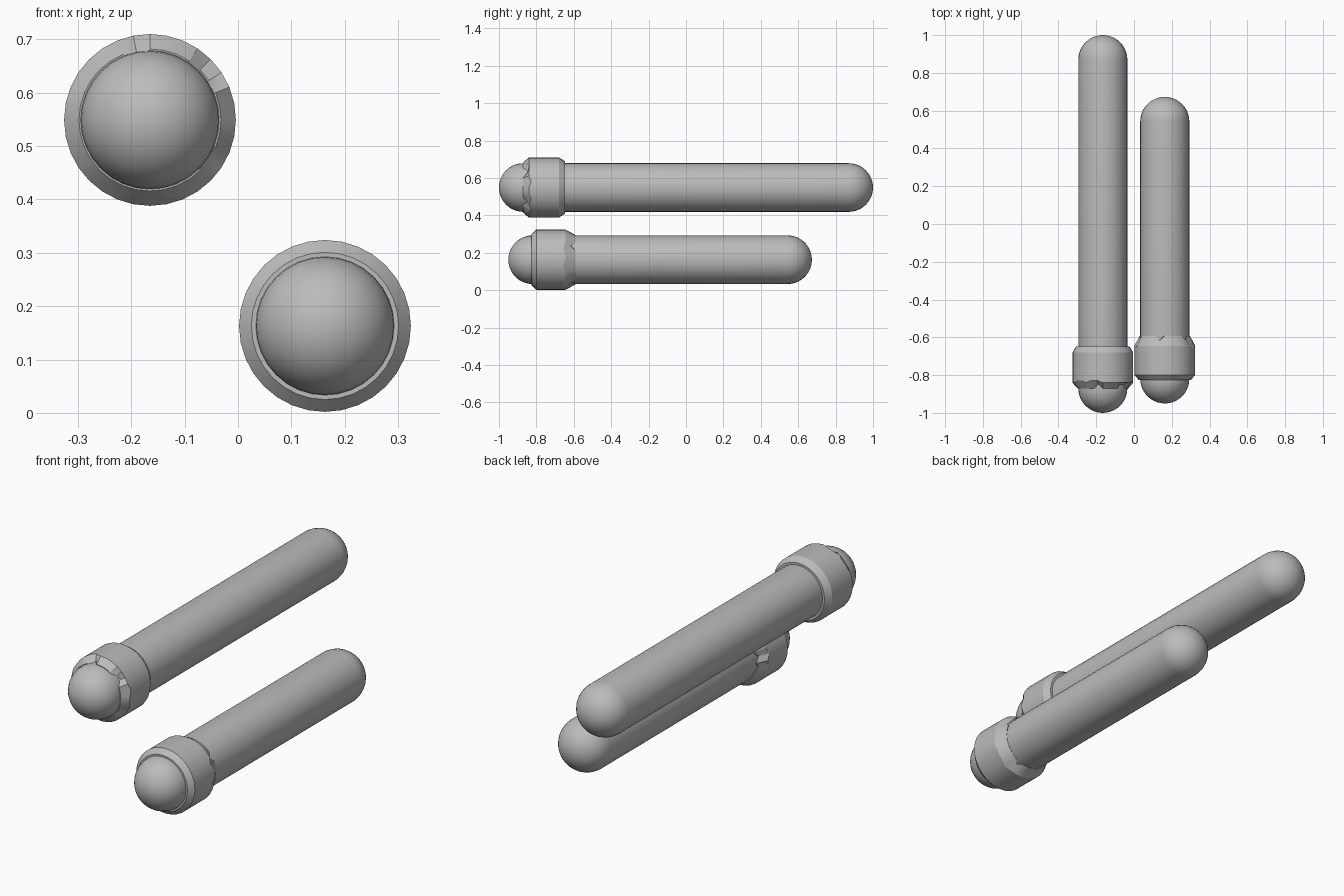
import bpy, bmesh, math, random
from mathutils import Vector

if "Cube" in bpy.data.objects:
    bpy.data.objects.remove(bpy.data.objects["Cube"])

random.seed(4)
SIDES = 32
RADIUS = 0.13

grey = bpy.data.materials.new("mid_grey")
grey.use_nodes = True
grey.diffuse_color = (0.5, 0.5, 0.5, 1)
grey.node_tree.nodes["Principled BSDF"].inputs["Base Color"].default_value = (0.5, 0.5, 0.5, 1)


def lathe(name, profile, centre, angle, chipped=()):
    """Turn (y, radius) points round the long axis; chipped rings get a ragged edge."""
    bm = bmesh.new()
    rings = []
    for i, (y, r) in enumerate(profile):
        if r < 1e-5:
            rings.append([bm.verts.new((0, y, 0))])
            continue
        ring = []
        for k in range(SIDES):
            a = math.tau * k / SIDES
            shift = random.choice((0, 0, 0, chipped[i])) if i in chipped else 0
            ring.append(bm.verts.new((r * math.cos(a), y + shift, r * math.sin(a))))
        rings.append(ring)
    for a, b in zip(rings, rings[1:]):
        for k in range(SIDES):
            n = (k + 1) % SIDES
            quad = [a[k % len(a)], a[n % len(a)], b[n % len(b)], b[k % len(b)]]
            bm.faces.new(list(dict.fromkeys(quad)))
    bmesh.ops.recalc_face_normals(bm, faces=bm.faces)
    mesh = bpy.data.meshes.new(name)
    bm.to_mesh(mesh)
    bm.free()
    mesh.materials.append(grey)
    obj = bpy.data.objects.new(name, mesh)
    obj.location = Vector((centre[0], 0, centre[1]))
    bpy.context.collection.objects.link(obj)
    bpy.ops.object.select_all(action="DESELECT")
    obj.select_set(True)
    bpy.context.view_layer.objects.active = obj
    bpy.ops.object.shade_smooth_by_angle(angle=math.radians(angle))
    return obj


def rod(name, centre, front, back):
    """Round bar with a half-sphere at both ends."""
    steps = 10
    arc = [math.pi / 2 * i / steps for i in range(steps + 1)]
    nose = [(front + RADIUS * (1 - math.cos(a)), RADIUS * math.sin(a)) for a in arc]
    tail = [(back - RADIUS * (1 - math.cos(a)), RADIUS * math.sin(a)) for a in reversed(arc)]
    lathe(name, nose + tail, centre, 40)


# Long upper rod, with a collar chipped at its front rim
upper = (-0.165, 0.549)
rod("upper_rod", upper, -1.0, 1.0)
lathe("upper_collar",
      [(-0.87, 0.12), (-0.872, 0.133), (-0.84, 0.161), (-0.68, 0.161),
       (-0.648, 0.141), (-0.648, 0.12)],
      upper, 25, {1: 0.03, 2: 0.012})

# Short lower rod, with a collar chipped at its rear rim
lower = (0.163, 0.163)
rod("lower_rod", lower, -0.95, 0.673)
lathe("lower_collar",
      [(-0.825, 0.12), (-0.825, 0.138), (-0.80, 0.161), (-0.645, 0.161),
       (-0.592, 0.133), (-0.60, 0.12)],
      lower, 25, {3: -0.012, 4: -0.025})
